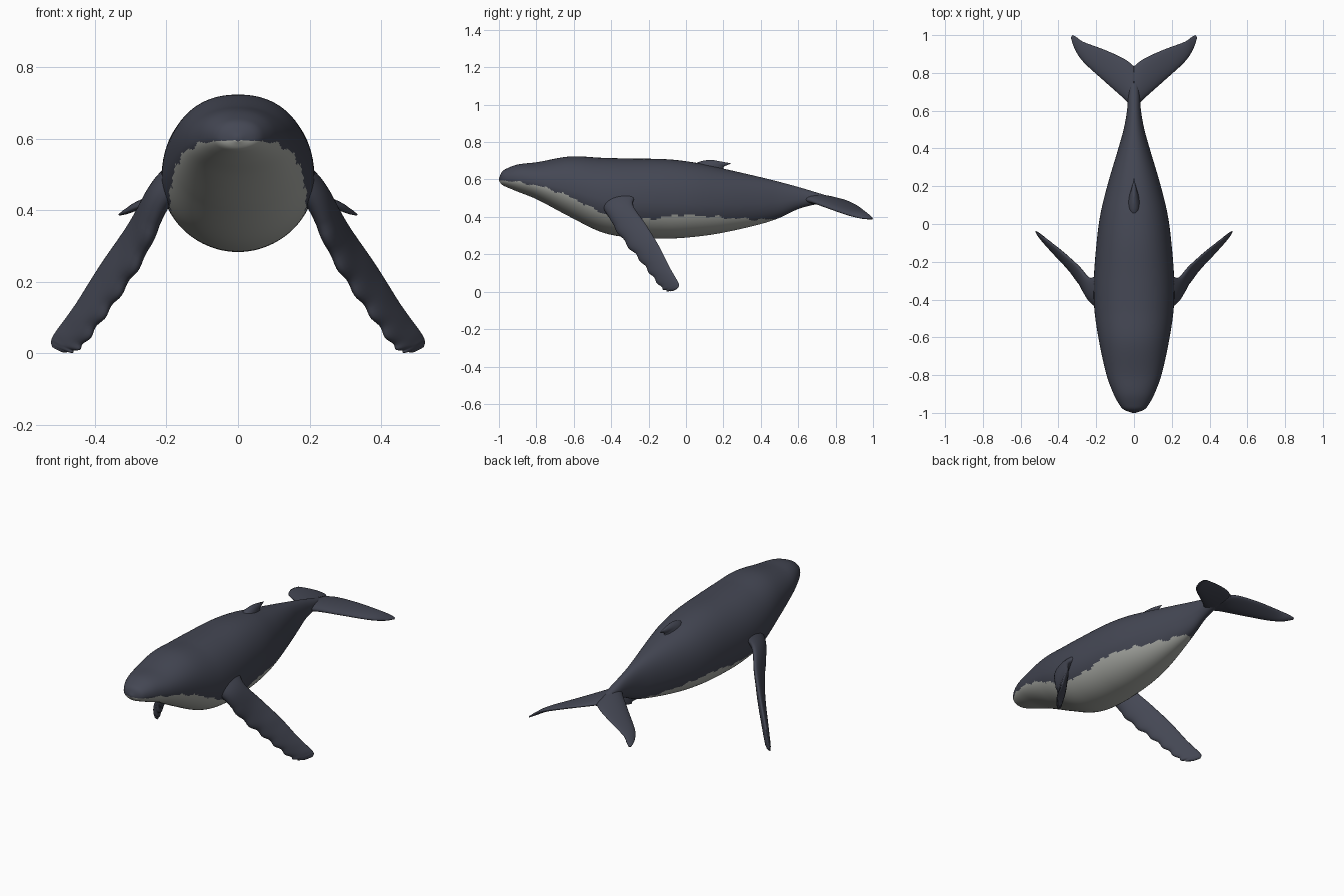
import bpy, bmesh, math
from mathutils import Vector

if "Cube" in bpy.data.objects:
    bpy.data.objects.remove(bpy.data.objects["Cube"])


def material(name, rgb):
    m = bpy.data.materials.new(name)
    m.diffuse_color = (*rgb, 1)
    m.use_nodes = True
    m.node_tree.nodes["Principled BSDF"].inputs["Base Color"].default_value = m.diffuse_color
    return m


SLATE = material("slate skin", (0.058, 0.063, 0.088))
PALE = material("pale belly", (0.40, 0.41, 0.38))


def sample(rows, t):
    """Smooth curve through rows (t, a, b, ...), evaluated at t."""
    def slope(i, k):
        a, b = rows[max(i - 1, 0)], rows[min(i + 1, len(rows) - 1)]
        return (b[k] - a[k]) / (b[0] - a[0])
    i = 0
    while i < len(rows) - 2 and t > rows[i + 1][0]:
        i += 1
    p, q = rows[i], rows[i + 1]
    h = q[0] - p[0]
    u = min(max((t - p[0]) / h, 0), 1)
    return [(2*u**3 - 3*u*u + 1) * p[k] + (u**3 - 2*u*u + u) * h * slope(i, k)
            + (3*u*u - 2*u**3) * q[k] + (u**3 - u*u) * h * slope(i + 1, k)
            for k in range(1, len(p))]


def loft(name, rings, mirror=False, pale=None):
    """Skin closed rings of points and cap both ends."""
    bm = bmesh.new()
    loops = [[bm.verts.new(p) for p in r] for r in rings]
    n = len(loops[0])
    for a, b in zip(loops, loops[1:]):
        for j in range(n):
            bm.faces.new((a[j], a[(j + 1) % n], b[(j + 1) % n], b[j]))
    bm.faces.new(loops[0])
    bm.faces.new(loops[-1])
    bmesh.ops.recalc_face_normals(bm, faces=bm.faces)
    for f in bm.faces:
        f.smooth = True
        if pale and pale(f.calc_center_median()):
            f.material_index = 1
    me = bpy.data.meshes.new(name)
    bm.to_mesh(me)
    bm.free()
    me.materials.append(SLATE)
    me.materials.append(PALE)
    ob = bpy.data.objects.new(name, me)
    bpy.context.collection.objects.link(ob)
    if mirror:
        ob.modifiers.new("mirror", 'MIRROR').use_mirror_merge = False
    return ob


def foil(name, sections, steps, mirror=True, bumps=0.0):
    """Fin from (leading point, trailing point, half thickness) sections."""
    rows = [(i, *a, *b, t) for i, (a, b, t) in enumerate(sections)]
    last = len(rows) - 1
    mids = []
    for s in range(steps + 1):
        v = sample(rows, last * s / steps)
        lead, trail = Vector(v[:3]), Vector(v[3:6])
        f = s / steps
        if bumps and 0.2 < f < 0.93:      # knobbly leading edge
            lead += (lead - trail).normalized() * bumps * math.sin(f * 60)
        mids.append((lead, trail, max(v[6], 0.001)))
    rings = []
    for s, (lead, trail, t) in enumerate(mids):
        a, b = mids[max(s - 1, 0)], mids[min(s + 1, steps)]
        span = (b[0] + b[1]) - (a[0] + a[1])
        chord = (lead - trail) / 2
        nrm = chord.cross(span).normalized()
        ring = []
        for j in range(24):
            w = math.tau * j / 24
            ring.append((lead + trail) / 2 + chord * math.cos(w)
                        + nrm * t * math.sin(w) * (1 + 0.25 * math.cos(w)))
        rings.append(ring)
    return loft(name, rings, mirror)


# body: y, top, bottom, half width
BODY = [(-1, .607, .593, .008), (-.985, .64, .573, .05), (-.96, .658, .56, .075),
        (-.9, .68, .535, .108), (-.8, .692, .495, .145), (-.62, .723, .40, .185),
        (-.45, .716, .318, .21), (-.3, .712, .29, .213), (-.1, .708, .284, .198),
        (.05, .69, .294, .178), (.2, .658, .316, .142), (.4, .612, .362, .083),
        (.5, .587, .395, .055), (.6, .56, .442, .037), (.7, .53, .468, .029),
        (.8, .50, .478, .016), (.835, .49, .48, .005)]
# height of the pale belly's upper edge along y
EDGE = [(-1, .6), (-.785, .565), (-.625, .51), (-.43, .415), (-.25, .385),
        (-.01, .41), (.285, .39), (.45, .385), (.55, .38), (.9, .3)]


def is_pale(c):
    wave = 0.004 * math.sin(c.y * 47) + 0.003 * math.sin(c.y * 83)
    return c.z < sample(EDGE, c.y)[0] + wave


rings = []
for s in range(181):
    y = -1 + 1.835 * (s / 180) ** 1.3
    top, bottom, w = sample(BODY, y)
    mid = bottom + (top - bottom) * 0.45
    ring = []
    for j in range(112):
        a = math.tau * j / 112
        c, d = math.cos(a), math.sin(a)
        e = 2 / 2.2 if d > 0 else 1.0
        x = math.copysign(abs(c) ** e, c) * w
        z = abs(d) ** e * (top - mid) if d > 0 else d * (mid - bottom)
        ring.append((x, y, mid + z))
    rings.append(ring)
loft("body", rings, pale=is_pale)

# long side flippers
foil("flippers", [
    ((.165, -.46, .47), (.165, -.24, .53), .045),
    ((.213, -.42, .41), (.235, -.285, .47), .032),
    ((.265, -.335, .275), (.305, -.215, .36), .024),
    ((.325, -.25, .175), (.385, -.145, .245), .021),
    ((.385, -.185, .09), (.455, -.09, .135), .018),
    ((.435, -.13, .022), (.51, -.047, .06), .014),
    ((.465, -.10, .004), (.522, -.037, .035), .010),
    ((.49, -.075, .003), (.52, -.045, .018), .003)], 72, bumps=.0055)

# tail flukes
foil("tail_flukes", [
    ((0, .60, .50), (0, .835, .488), .026),
    ((.05, .66, .487), (.05, .873, .48), .021),
    ((.15, .75, .453), (.15, .92, .457), .016),
    ((.265, .855, .415), (.265, .963, .425), .012),
    ((.312, .925, .396), (.305, .99, .403), .008),
    ((.334, .985, .388), (.325, 1.0, .389), .003)], 40)

# small hooked back fin
foil("back_fin", [
    ((0, .02, .66), (0, .215, .62), .04),
    ((0, .06, .69), (0, .20, .663), .026),
    ((0, .10, .702), (0, .222, .677), .016),
    ((0, .14, .705), (0, .242, .686), .006)], 16, mirror=False)
